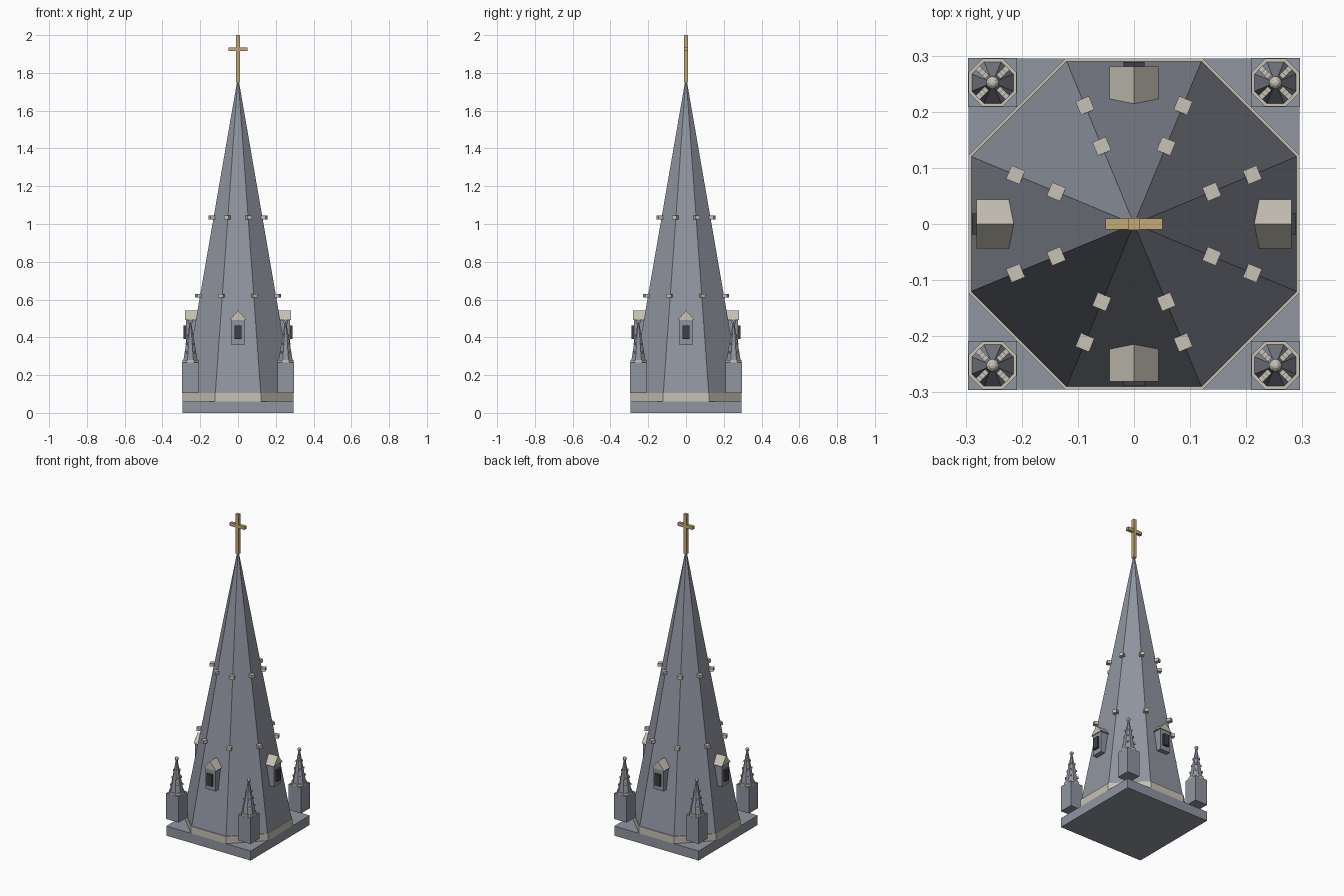
import bpy, bmesh, math
from mathutils import Matrix, Vector

cube = bpy.data.objects.get("Cube")
if cube:
    bpy.data.objects.remove(cube, do_unlink=True)


def material(name, r, g, b):
    m = bpy.data.materials.new(name)
    m.use_nodes = True
    m.diffuse_color = (r, g, b, 1)
    m.node_tree.nodes["Principled BSDF"].inputs["Base Color"].default_value = (r, g, b, 1)
    return m


SLATE = material("slate grey", 0.28, 0.30, 0.35)
STONE = material("pale stone", 0.57, 0.54, 0.46)
GOLD = material("gold", 0.56, 0.41, 0.18)
DARK = material("dark opening", 0.045, 0.05, 0.06)
FLAT = math.cos(math.pi / 8)  # apothem of an octagon of unit radius


def finish(name, bm, mat):
    bmesh.ops.recalc_face_normals(bm, faces=bm.faces)
    mesh = bpy.data.meshes.new(name)
    bm.to_mesh(mesh)
    bm.free()
    mesh.materials.append(mat)
    obj = bpy.data.objects.new(name, mesh)
    bpy.context.collection.objects.link(obj)
    return obj


def add_box(bm, lo, hi, turn=Matrix()):
    lo, hi = Vector(lo), Vector(hi)
    bmesh.ops.create_cube(bm, size=1, matrix=turn @ Matrix.Translation((lo + hi) / 2)
                          @ Matrix.Diagonal((*(hi - lo), 1)))


def box(name, lo, hi, mat, turn=Matrix()):
    bm = bmesh.new()
    add_box(bm, lo, hi, turn)
    return finish(name, bm, mat)


def octagon(name, apothem, top, z0, z1, mat, x=0, y=0):
    # eight-sided frustum with flats facing the axes
    bm = bmesh.new()
    place = Matrix.Translation((x, y, (z0 + z1) / 2)) @ Matrix.Rotation(math.pi / 8, 4, 'Z')
    bmesh.ops.create_cone(bm, cap_ends=True, segments=8, radius1=apothem / FLAT,
                          radius2=top / FLAT, depth=z1 - z0, matrix=place)
    return finish(name, bm, mat)


def crockets(name, centre, angles, levels, size, height):
    # small blocks standing radially on the ridges; levels are (radius, z)
    bm = bmesh.new()
    for a in angles:
        turn = Matrix.Translation((*centre, 0)) @ Matrix.Rotation(a, 4, 'Z')
        for r, z in levels:
            add_box(bm, (r - size / 2, -size / 2, z - height / 2),
                    (r + size / 2, size / 2, z + height / 2), turn)
    return finish(name, bm, STONE)


# Base, band and main spire
BASE = 0.295
box("base_slab", (-BASE, -BASE, 0), (BASE, BASE, 0.06), SLATE)
octagon("base_band", BASE, BASE, 0.06, 0.105, STONE)
SPIRE, FOOT, TIP = 0.29, 0.105, 1.765
octagon("spire", SPIRE, 0.003, FOOT, TIP, SLATE)


def ridge(z):
    return SPIRE / FLAT * (TIP - z) / (TIP - FOOT)


crockets("spire_crockets", (0, 0), [math.pi * (2 * i + 1) / 8 for i in range(8)],
         [(ridge(z) + 0.012, z) for z in (0.62, 1.035)], 0.026, 0.02)

# Cross on the tip
box("cross_post", (-0.011, -0.011, 1.75), (0.011, 0.011, 2), GOLD)
box("cross_arm", (-0.051, -0.01, 1.915), (0.051, 0.01, 1.935), GOLD)

# Four dormers, one on each axis face
for i, side in enumerate(("front", "left", "back", "right")):
    turn = Matrix.Rotation(i * math.pi / 2, 4, 'Z')
    box(side + "_dormer_body", (-0.035, -0.276, 0.36), (0.035, -0.19, 0.495), SLATE, turn)
    box(side + "_dormer_window", (-0.019, -0.289, 0.39), (0.019, -0.27, 0.463), DARK, turn)
    bm = bmesh.new()
    gable = [bm.verts.new(turn @ Vector((x, -0.281, z)))
             for x, z in ((-0.044, 0.492), (0.044, 0.492), (0, 0.543))]
    face = bm.faces.new(gable)
    back = bmesh.ops.extrude_face_region(bm, geom=[face])["geom"]
    bmesh.ops.translate(bm, vec=turn.to_3x3() @ Vector((0, 0.085, 0)),
                        verts=[v for v in back if isinstance(v, bmesh.types.BMVert)])
    # keep the front gable closed
    bmesh.ops.holes_fill(bm, edges=bm.edges)
    finish(side + "_dormer_roof", bm, STONE)

# Four corner pinnacles
HALF, MID = 0.0435, 0.252
for sx, sy, corner in ((1, -1, "front_left"), (-1, -1, "front_right"),
                       (1, 1, "back_left"), (-1, 1, "back_right")):
    x, y = sx * MID, sy * MID
    box(corner + "_pinnacle_base", (x - HALF, y - HALF, 0.105), (x + HALF, y + HALF, 0.268), SLATE)
    octagon(corner + "_pinnacle_ring", 0.043, 0.043, 0.268, 0.28, STONE, x, y)
    octagon(corner + "_pinnacle_cone", 0.037, 0.004, 0.28, 0.478, SLATE, x, y)
    crockets(corner + "_pinnacle_crockets", (x, y), [math.pi * (2 * k + 1) / 4 for k in range(4)],
             [(0.037 * (0.49 - z) / 0.21 + 0.003, z) for z in (0.32, 0.365, 0.41)], 0.01, 0.01)
    bm = bmesh.new()
    bmesh.ops.create_uvsphere(bm, u_segments=8, v_segments=6, radius=0.012,
                              matrix=Matrix.Translation((x, y, 0.482)))
    finish(corner + "_pinnacle_finial", bm, STONE)
